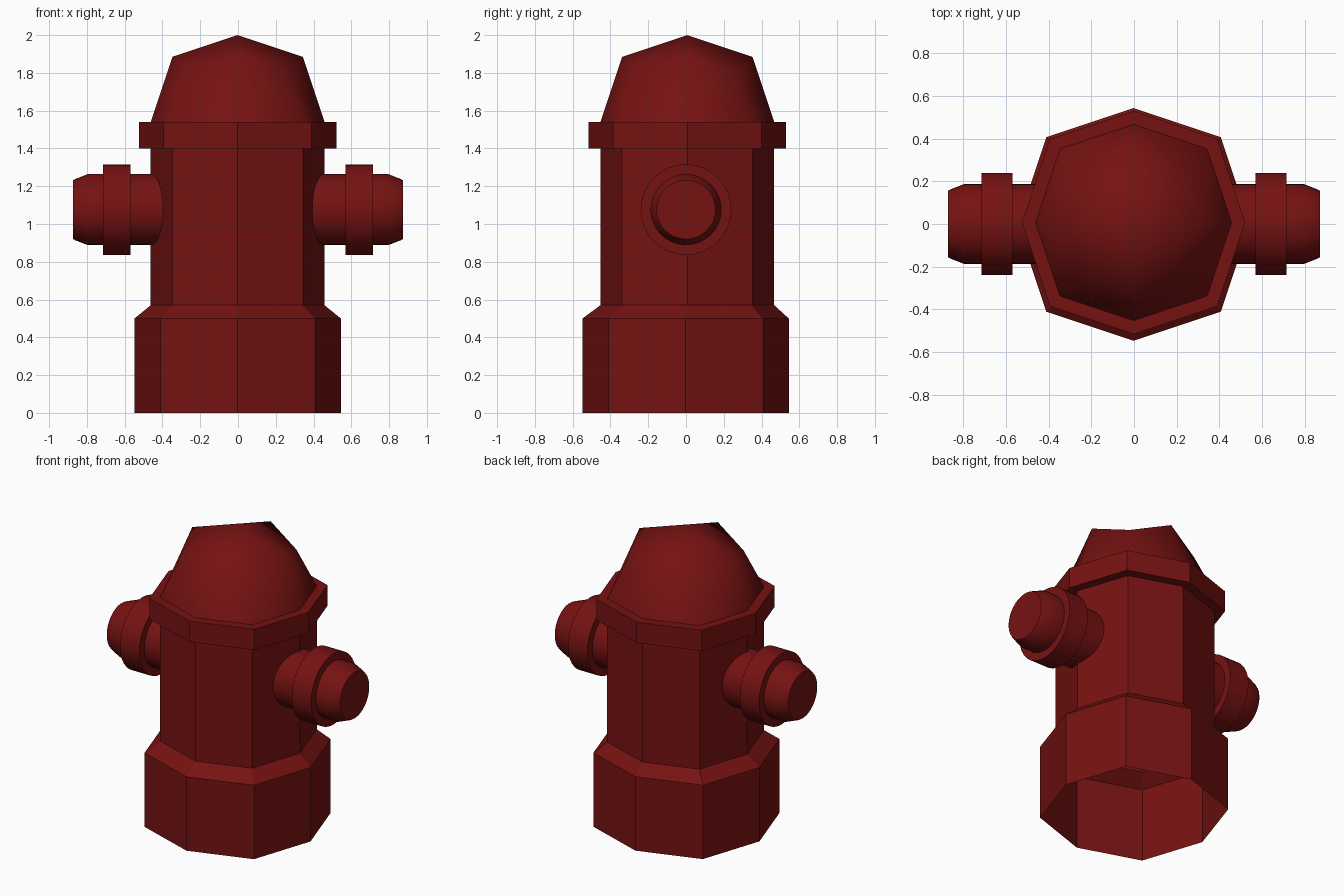
import bpy, bmesh
from math import cos, sin, pi, radians

if "Cube" in bpy.data.objects:
    bpy.data.objects.remove(bpy.data.objects["Cube"])

red = bpy.data.materials.new("dark_red")
red.diffuse_color = (0.18, 0.006, 0.006, 1)
red.use_nodes = True
red.node_tree.nodes["Principled BSDF"].inputs["Base Color"].default_value = red.diffuse_color
YC = 0.007  # the upper column sits very slightly towards the back


def finish(bm, name):
    bmesh.ops.recalc_face_normals(bm, faces=bm.faces[:])
    me = bpy.data.meshes.new(name)
    bm.to_mesh(me)
    bm.free()
    me.materials.append(red)
    ob = bpy.data.objects.new(name, me)
    bpy.context.collection.objects.link(ob)
    return ob


def loft(bm, rings):
    loops = [[bm.verts.new(p) for p in ring] for ring in rings]
    for a, b in zip(loops, loops[1:]):
        n = len(a)
        for i in range(n):
            bm.faces.new((a[i], a[(i + 1) % n], b[(i + 1) % n], b[i]))
    return loops


def octagon(r, z, yc=0.0):
    # corners on the axes at r, diagonal corners at (0.75 r, 0.75 r)
    d = 0.75 * r
    pts = [(r, 0), (d, d), (0, r), (-d, d), (-r, 0), (-d, -d), (0, -r), (d, -d)]
    return [(x - 0.002, y + yc, z) for x, y in pts]


def smooth(ob):
    bpy.ops.object.select_all(action='DESELECT')
    ob.select_set(True)
    bpy.context.view_layer.objects.active = ob
    bpy.ops.object.shade_smooth_by_angle(angle=radians(50))


# Hollow octagonal body, open underneath: base, shoulder, column, flange
bm = bmesh.new()
loft(bm, [octagon(0.546, 0, -0.002), octagon(0.546, 0.5, -0.002),
          octagon(0.46, 0.57, YC), octagon(0.46, 1.4, YC),
          octagon(0.523, 1.4, YC), octagon(0.523, 1.54, YC),
          octagon(0.46, 1.54, YC)])
finish(bm, "body")

# Dome: upper half of a rounded, once-subdivided cube
bm = bmesh.new()
bmesh.ops.create_cube(bm, size=0.92)
bmesh.ops.subdivide_edges(bm, edges=bm.edges[:], cuts=1, use_grid_fill=True)
bmesh.ops.delete(bm, geom=[v for v in bm.verts if v.co.z < -0.01], context='VERTS')
for v in bm.verts:
    v.co *= {1: 1.0, 2: 0.75, 3: 5 / 9}[sum(abs(c) > 0.01 for c in v.co)]
    v.co.x -= 0.002
    v.co.y += YC
    v.co.z += 1.54
dome = finish(bm, "dome")
for p in dome.data.polygons:
    p.use_smooth = True

# Side nozzles: profile of (distance from centre, radius) spun about x
profile = [(0.39, 0.188), (0.57, 0.188), (0.57, 0.24), (0.715, 0.24),
           (0.715, 0.188), (0.795, 0.188), (0.862, 0.162), (0.873, 0.156)]
N = 32
for side, name in ((1, "right_nozzle"), (-1, "left_nozzle")):
    bm = bmesh.new()
    rings = [[(side * x, r * cos(2 * pi * i / N), 1.076 + r * sin(2 * pi * i / N))
              for i in range(N)] for x, r in profile]
    bm.faces.new(loft(bm, rings)[-1])
    smooth(finish(bm, name))
